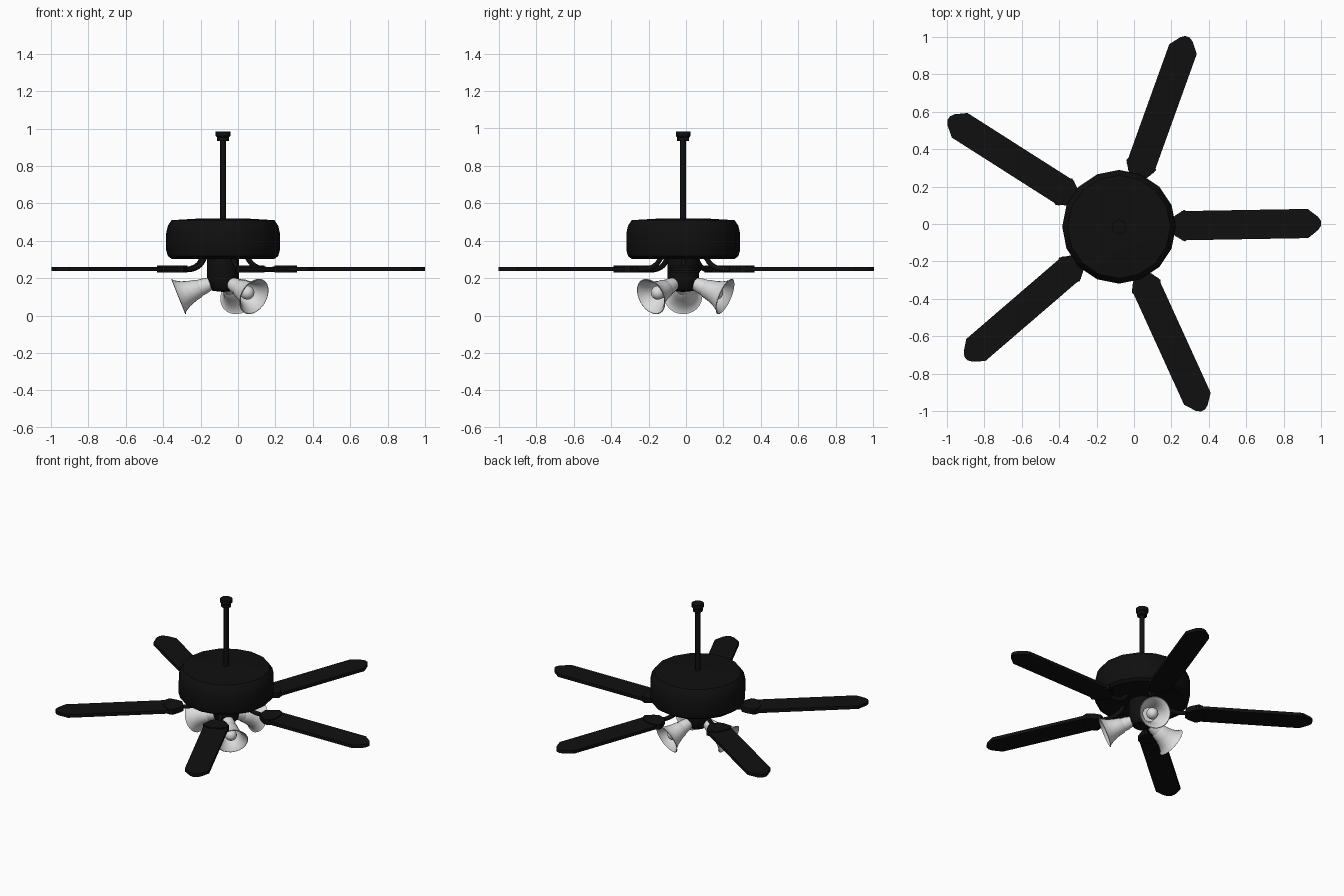
import bpy, bmesh, math
from mathutils import Matrix, Vector

old = bpy.data.objects.get("Cube")
if old:
    bpy.data.objects.remove(old, do_unlink=True)

CENTRE = Vector((-0.08, -0.015, 0))
BLADE_ANGLES = (1, 70.2, 147.5, 220.7, 294.5)
LAMP_ANGLES = (70, 180, 314)
LAMP_TILT = 22


def make_material(name, colour, roughness):
    mat = bpy.data.materials.new(name)
    mat.use_nodes = True
    rgba = (*colour, 1)
    mat.diffuse_color = rgba
    bsdf = mat.node_tree.nodes["Principled BSDF"]
    bsdf.inputs["Base Color"].default_value = rgba
    bsdf.inputs["Roughness"].default_value = roughness
    return mat


black = make_material("black", (0.005, 0.005, 0.005), 0.6)
glass = make_material("frosted white", (0.72, 0.72, 0.72), 0.5)


def finish(bm, name, mat, matrix, smooth=True):
    bmesh.ops.recalc_face_normals(bm, faces=bm.faces)
    mesh = bpy.data.meshes.new(name)
    bm.to_mesh(mesh)
    bm.free()
    mesh.materials.append(mat)
    obj = bpy.data.objects.new(name, mesh)
    bpy.context.collection.objects.link(obj)
    obj.matrix_world = matrix
    if smooth:
        bpy.ops.object.select_all(action="DESELECT")
        obj.select_set(True)
        bpy.context.view_layer.objects.active = obj
        bpy.ops.object.shade_smooth_by_angle(angle=math.radians(35))
    return obj


def lathe(name, profile, mat, matrix, sides=16):
    """Revolve (radius, height) points around local z."""
    bm = bmesh.new()
    verts = [bm.verts.new((r, 0, z)) for r, z in profile]
    edges = [bm.edges.new(pair) for pair in zip(verts, verts[1:])]
    bmesh.ops.spin(bm, geom=verts + edges, axis=(0, 0, 1), cent=(0, 0, 0),
                   angle=math.tau, steps=sides, use_duplicate=False)
    bmesh.ops.remove_doubles(bm, verts=bm.verts, dist=0.0005)
    return finish(bm, name, mat, matrix)


def plate(name, half_outline, low, high, mat, matrix):
    """Extrude a symmetric outline given as (distance, half width)."""
    bm = bmesh.new()
    outline = half_outline + [(d, -w) for d, w in reversed(half_outline)]
    face = bm.faces.new([bm.verts.new((d, w, low)) for d, w in outline])
    top = bmesh.ops.extrude_face_region(bm, geom=[face])["geom"]
    bmesh.ops.translate(bm, vec=(0, 0, high - low),
                        verts=[v for v in top if isinstance(v, bmesh.types.BMVert)])
    return finish(bm, name, mat, matrix, smooth=False)


def tube(name, points, radius, mat, matrix):
    curve = bpy.data.curves.new(name, "CURVE")
    curve.dimensions = "3D"
    curve.bevel_depth = radius
    curve.bevel_resolution = 2
    curve.resolution_u = 5
    curve.use_fill_caps = True
    spline = curve.splines.new("BEZIER")
    spline.bezier_points.add(len(points) - 1)
    for bp, p in zip(spline.bezier_points, points):
        bp.co = p
        bp.handle_left_type = bp.handle_right_type = "AUTO"
    curve.materials.append(mat)
    obj = bpy.data.objects.new(name, curve)
    bpy.context.collection.objects.link(obj)
    obj.matrix_world = matrix
    return obj


base = Matrix.Translation(CENTRE)

# Central stack: canopy, rod, motor and switch housing
lathe("ceiling_canopy", [(0, 0.985), (0.039, 0.985), (0.039, 0.96), (0.032, 0.952),
                         (0.032, 0.932), (0, 0.932)], black, base)
lathe("down_rod", [(0.016, 0.94), (0.016, 0.5)], black, base, 12)
lathe("motor_housing", [(0, 0.52), (0.14, 0.518), (0.275, 0.51), (0.295, 0.48),
                        (0.304, 0.44), (0.304, 0.35), (0.295, 0.318),
                        (0.275, 0.303), (0, 0.303)], black, base)
lathe("switch_housing", [(0.085, 0.305), (0.085, 0.2), (0.075, 0.155),
                         (0.055, 0.132), (0, 0.126)], black, base)

# Blades with their curved arms and mounting brackets
for i, angle in enumerate(BLADE_ANGLES, 1):
    turn = base @ Matrix.Rotation(math.radians(angle), 4, "Z")
    plate(f"blade_{i}", [(0.305, 0.05), (0.335, 0.078), (1.01, 0.078),
                         (1.065, 0.035), (1.08, 0.012)], 0.238, 0.26, black, turn)
    plate(f"blade_bracket_{i}", [(0.275, 0.03), (0.3, 0.055), (0.35, 0.084),
                                 (0.375, 0.07), (0.395, 0.03)], 0.231, 0.268, black, turn)
    tube(f"blade_arm_{i}", [(0.13, 0, 0.31), (0.16, 0, 0.272), (0.21, 0, 0.25),
                            (0.3, 0, 0.248)], 0.014, black, turn)

# Lamps: local z runs outward along each lamp's axis to its open rim
for i, angle in enumerate(LAMP_ANGLES, 1):
    aim = (base @ Matrix.Rotation(math.radians(angle), 4, "Z")
           @ Matrix.Translation((0.238, 0, 0.102))
           @ Matrix.Rotation(math.radians(90 + LAMP_TILT), 4, "Y"))
    lathe(f"lamp_shade_{i}", [(0.044, -0.125), (0.05, -0.115), (0.057, -0.08),
                              (0.071, -0.04), (0.09, -0.008), (0.102, 0),
                              (0.098, 0.002), (0.086, -0.008), (0.067, -0.04),
                              (0.053, -0.08), (0.044, -0.118), (0, -0.12)],
          glass, aim, 24)
    lathe(f"lamp_collar_{i}", [(0, -0.112), (0.046, -0.112), (0.042, -0.15),
                               (0.032, -0.19), (0, -0.19)], glass, aim)
    bulb = [(0.038 * math.sin(a), -0.055 + 0.038 * math.cos(a))
            for a in (math.pi * k / 10 for k in range(9))]
    lathe(f"bulb_{i}", bulb + [(0.018, -0.12)], glass, aim)
    # Short black socket joining the lamp to the housing
    lathe(f"lamp_socket_{i}", [(0.028, -0.18), (0.028, -0.23), (0, -0.23)],
          black, aim, 12)
